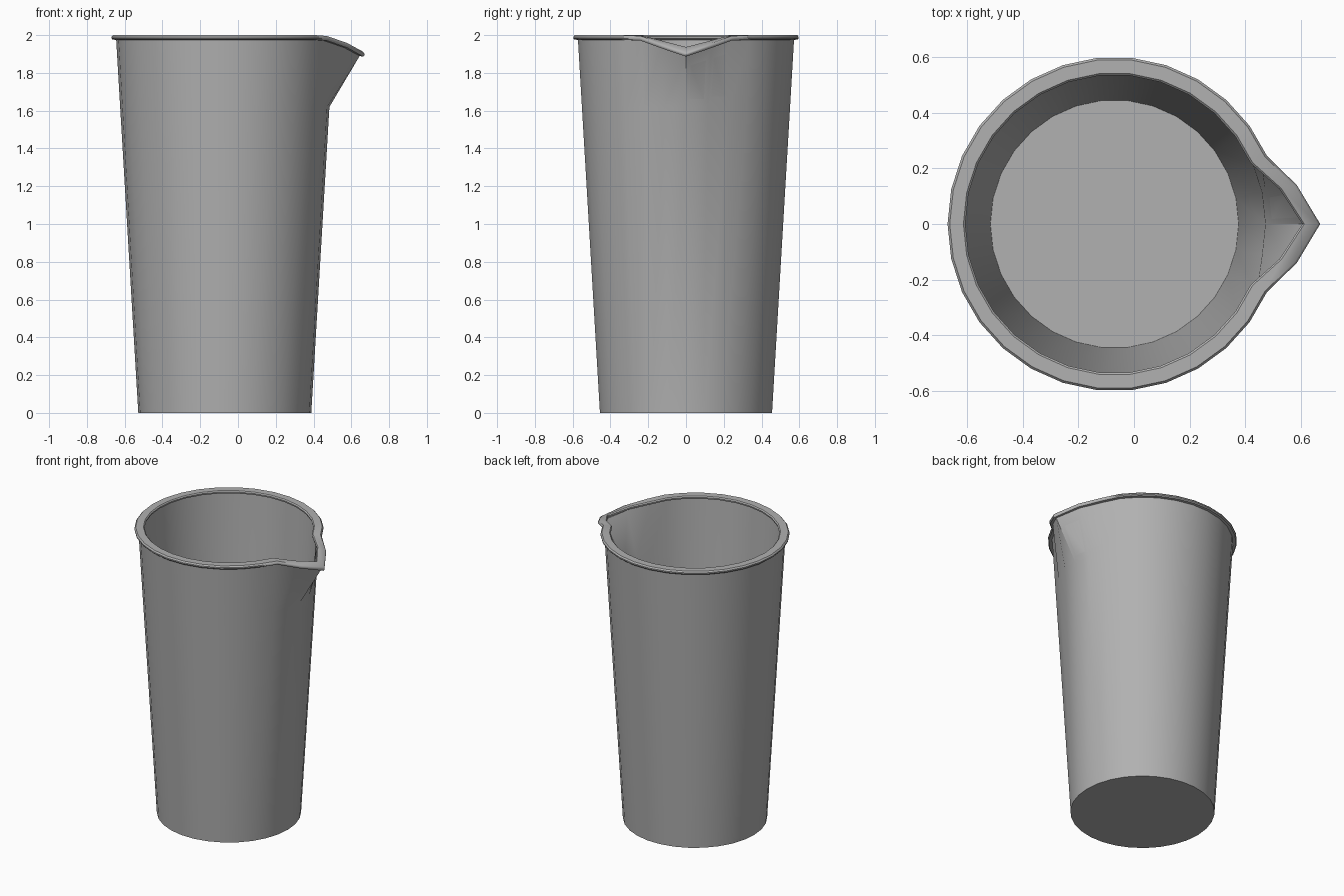
import bpy, bmesh
from math import sin, cos, radians, tau

if "Cube" in bpy.data.objects:
    bpy.data.objects.remove(bpy.data.objects["Cube"])

SIDES = 30
CX = -0.07

# Cross-section: radius, height, spout outward weight, spout drop weight
profile = [
    (0.458, 0.0, 0, 0), (0.554, 1.62, 0, 0), (0.575, 1.975, 1, 0.95),
    (0.594, 1.976, 1, 1), (0.600, 1.983, 1, 1), (0.600, 1.991, 1, 1),
    (0.592, 2.0, 1, 0.97), (0.543, 2.0, 1, 0.7), (0.536, 1.993, 1, 0.68),
    (0.538, 1.982, 1, 0.7), (0.562, 1.975, 1, 0.85),
    (0.542, 1.62, 0, 0), (0.446, 0.012, 0, 0),
]
# Spout offset by steps away from the tip: outward, vertical
spout = {0: (0.139, -0.09), 1: (0.070, -0.043), 2: (0.0, -0.005)}

bm = bmesh.new()
rings = []
for r, z, w, d in profile:
    ring = []
    for i in range(SIDES):
        out, down = spout.get(min(i, SIDES - i), (0, 0))
        a = tau * i / SIDES
        rr = r + out * w
        ring.append(bm.verts.new((CX + rr * cos(a), rr * sin(a), z + down * d)))
    rings.append(ring)

# Walls and rolled rim
for lo, hi in zip(rings, rings[1:]):
    for i in range(SIDES):
        j = (i + 1) % SIDES
        bm.faces.new((lo[i], lo[j], hi[j], hi[i]))

# Underside and inner floor
bm.faces.new(rings[0][::-1])
bm.faces.new(rings[-1])
bmesh.ops.recalc_face_normals(bm, faces=bm.faces[:])

mesh = bpy.data.meshes.new("pouring_beaker")
bm.to_mesh(mesh)
bm.free()
beaker = bpy.data.objects.new("pouring_beaker", mesh)
bpy.context.collection.objects.link(beaker)

# Darker grey surface
grey = bpy.data.materials.new("dark_grey")
grey.diffuse_color = (0.44, 0.44, 0.44, 1)
grey.use_nodes = True
grey.node_tree.nodes["Principled BSDF"].inputs["Base Color"].default_value = grey.diffuse_color
mesh.materials.append(grey)

bpy.context.view_layer.objects.active = beaker
beaker.select_set(True)
bpy.ops.object.shade_smooth_by_angle(angle=radians(40))
